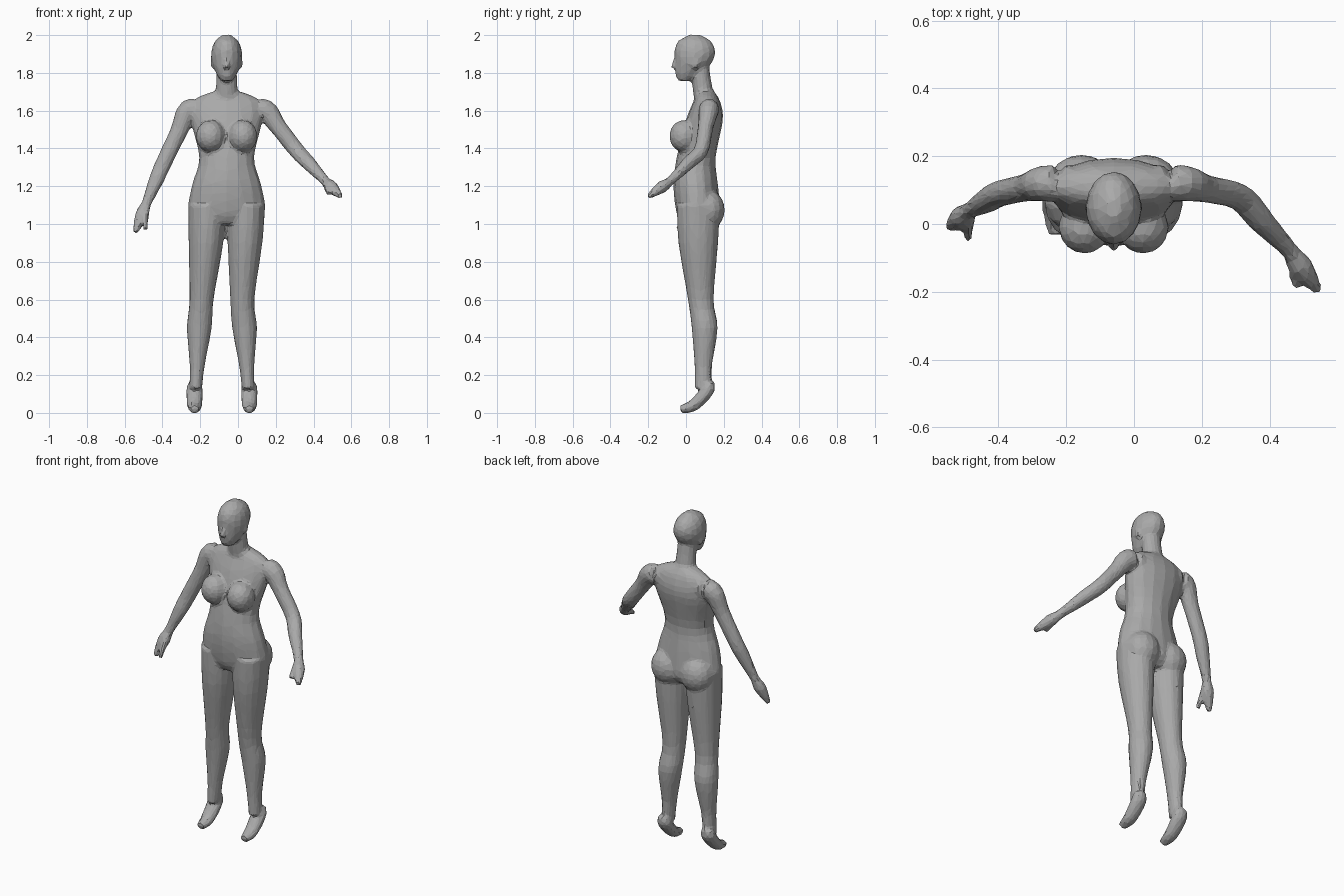
import bpy, bmesh
from math import cos, sin, tau
from mathutils import Vector, Matrix

cube = bpy.data.objects.get("Cube")
if cube:
    bpy.data.objects.remove(cube)

colour = (0.4, 0.4, 0.4, 1)
grey = bpy.data.materials.new("plain grey")
grey.use_nodes = True
grey.diffuse_color = colour
grey.node_tree.nodes["Principled BSDF"].inputs["Base Color"].default_value = colour

MID = -0.06   # the figure's own centre line
SIDES = 16
ANGLES = [tau * i / SIDES for i in range(SIDES)]
body = bmesh.new()


def spline(keys, steps=4):
    """Smooth in-between values through a few key sections."""
    keys = [Vector(key) for key in keys]
    padded = [keys[0], *keys, keys[-1]]
    path = []
    for a, b, c, d in zip(padded, padded[1:], padded[2:], padded[3:]):
        for step in range(steps):
            t = step / steps
            bend = a * 2 - b * 5 + c * 4 - d
            twist = b * 3 - a - c * 3 + d
            path.append(b + ((c - a) * t + bend * t * t + twist * t ** 3) / 2)
    return path + [keys[-1]]


def skin(rings):
    """Join closed rings of points into a capped loft."""
    rows = [[body.verts.new(point) for point in ring] for ring in rings]
    for low, high in zip(rows, rows[1:]):
        for i in range(SIDES):
            body.faces.new((low[i - 1], low[i], high[i], high[i - 1]))
    body.faces.new(rows[0][::-1])
    body.faces.new(rows[-1])


def oval(z, width, front, back, x=MID):
    """Key section: a level oval, width being its half width."""
    return x, width, front, back, z


def level_loft(*ovals):
    skin([[(x + width * cos(a), (front + back) / 2 + (back - front) / 2 * sin(a), z)
           for a in ANGLES] for x, width, front, back, z in spline(ovals)])


def limb(*keys, flat=1.0):
    """Sweep round sections (position, radius) along a smooth path."""
    path = spline([(*position, radius) for position, radius in keys])
    rings = []
    for k, section in enumerate(path):
        before, after = path[max(k - 1, 0)], path[min(k + 1, len(path) - 1)]
        along = (after.xyz - before.xyz).normalized()
        across = Vector((1, 0, 0))
        across = (across - along * across.dot(along)).normalized()
        upward = along.cross(across) * flat
        rings.append([section.xyz + (across * cos(a) + upward * sin(a)) * section.w
                      for a in ANGLES])
    skin(rings)


def ball_pair(apart, y, z, size):
    """Matching rounded forms on both sides of the centre line."""
    for side in (-1, 1):
        place = Matrix.Translation((MID + side * apart, y, z))
        bmesh.ops.create_uvsphere(body, u_segments=SIDES, v_segments=SIDES, radius=1,
                                  matrix=place @ Matrix.Diagonal((*size, 1)))


def arm(shoulder, elbow, wrist, fingertip, thumb):
    """Arm through its joints, ending in a flat hand with a thumb."""
    shoulder, elbow, wrist, fingertip, thumb = map(
        Vector, (shoulder, elbow, wrist, fingertip, thumb))
    chest = shoulder.copy()
    chest.x = (shoulder.x + MID) / 2
    palm = wrist.lerp(fingertip, 0.4)
    limb((chest, 0.06), (shoulder, 0.06), (shoulder.lerp(elbow, 0.4), 0.046),
         (elbow, 0.043), (elbow.lerp(wrist, 0.4), 0.04), (wrist, 0.027),
         (palm, 0.036), (fingertip, 0.015), flat=0.9)
    limb((wrist, 0.02), (thumb, 0.013))


# Head with nose and ears
level_loft(oval(z=1.757, width=0.03, front=-0.04, back=0.02),
           oval(z=1.79, width=0.052, front=-0.057, back=0.08),
           oval(z=1.86, width=0.08, front=-0.058, back=0.14),
           oval(z=1.92, width=0.08, front=-0.06, back=0.155),
           oval(z=1.97, width=0.06, front=-0.04, back=0.13),
           oval(z=2.003, width=0.02, front=0.02, back=0.07))
limb(((MID, -0.045, 1.89), 0.012), ((MID, -0.066, 1.825), 0.017))
ball_pair(apart=0.074, y=0.05, z=1.85, size=(0.012, 0.02, 0.03))

# Neck
level_loft(oval(z=1.65, width=0.08, front=0.045, back=0.165),
           oval(z=1.72, width=0.058, front=0.035, back=0.14),
           oval(z=1.85, width=0.054, front=0.02, back=0.12))

# Torso from the collar down to the crotch
level_loft(oval(z=1.7, width=0.08, front=0.06, back=0.15),
           oval(z=1.65, width=0.18, front=0.04, back=0.18),
           oval(z=1.55, width=0.19, front=0, back=0.195),
           oval(z=1.35, width=0.146, front=-0.05, back=0.157),
           oval(z=1.2, width=0.186, front=-0.066, back=0.17),
           oval(z=1.06, width=0.205, front=-0.05, back=0.18),
           oval(z=1, width=0.15, front=-0.02, back=0.14))

# Breasts and buttocks
ball_pair(apart=0.086, y=-0.01, z=1.465, size=(0.077, 0.078, 0.085))
ball_pair(apart=0.095, y=0.115, z=1.075, size=(0.1, 0.09, 0.105))

# Legs on tiptoe: the left one mirrors the right and leans inwards
for is_left in (False, True):
    def across(x, z):
        lean = 0.05 * min(1, max(0, (1 - z) / 0.4))
        return 2 * MID - x - lean if is_left else x

    def leg_oval(x, z, width, front, back):
        return oval(z, width, front, back, across(x, z))

    def foot_point(y, z):
        return across(-0.23, z), y, z

    level_loft(leg_oval(x=-0.164, z=1.1, width=0.1, front=-0.05, back=0.18),
               leg_oval(x=-0.17, z=0.9, width=0.092, front=-0.04, back=0.17),
               leg_oval(x=-0.193, z=0.6, width=0.064, front=0.01, back=0.147),
               leg_oval(x=-0.205, z=0.45, width=0.066, front=0.03, back=0.168),
               leg_oval(x=-0.216, z=0.25, width=0.04, front=0.045, back=0.138),
               leg_oval(x=-0.224, z=0.13, width=0.034, front=0.045, back=0.138))
    limb((foot_point(0.12, 0.16), 0.036), (foot_point(0.115, 0.12), 0.044),
         (foot_point(0.04, 0.04), 0.04), (foot_point(-0.03, 0.018), 0.026), flat=0.8)

# Right arm hanging, left arm raised forwards
arm(shoulder=(-0.26, 0.12, 1.6), elbow=(-0.395, 0.09, 1.32), wrist=(-0.485, 0.04, 1.11),
    fingertip=(-0.545, -0.01, 0.955), thumb=(-0.49, -0.045, 0.97))
arm(shoulder=(0.145, 0.12, 1.6), elbow=(0.31, 0.08, 1.39), wrist=(0.46, -0.08, 1.23),
    fingertip=(0.545, -0.2, 1.145), thumb=(0.478, -0.185, 1.16))

# One continuous faceted figure
bmesh.ops.recalc_face_normals(body, faces=body.faces)
mesh = bpy.data.meshes.new("figure_body")
body.to_mesh(mesh)
body.free()
mesh.materials.append(grey)
figure = bpy.data.objects.new("figure_body", mesh)
bpy.context.collection.objects.link(figure)

fuse = figure.modifiers.new("fuse parts", 'REMESH')
fuse.mode = 'VOXEL'
fuse.voxel_size = 0.01
soften = figure.modifiers.new("soften joins", 'SMOOTH')
soften.factor = 0.5
soften.iterations = 5
facet = figure.modifiers.new("facets", 'DECIMATE')
facet.ratio = 0.08
